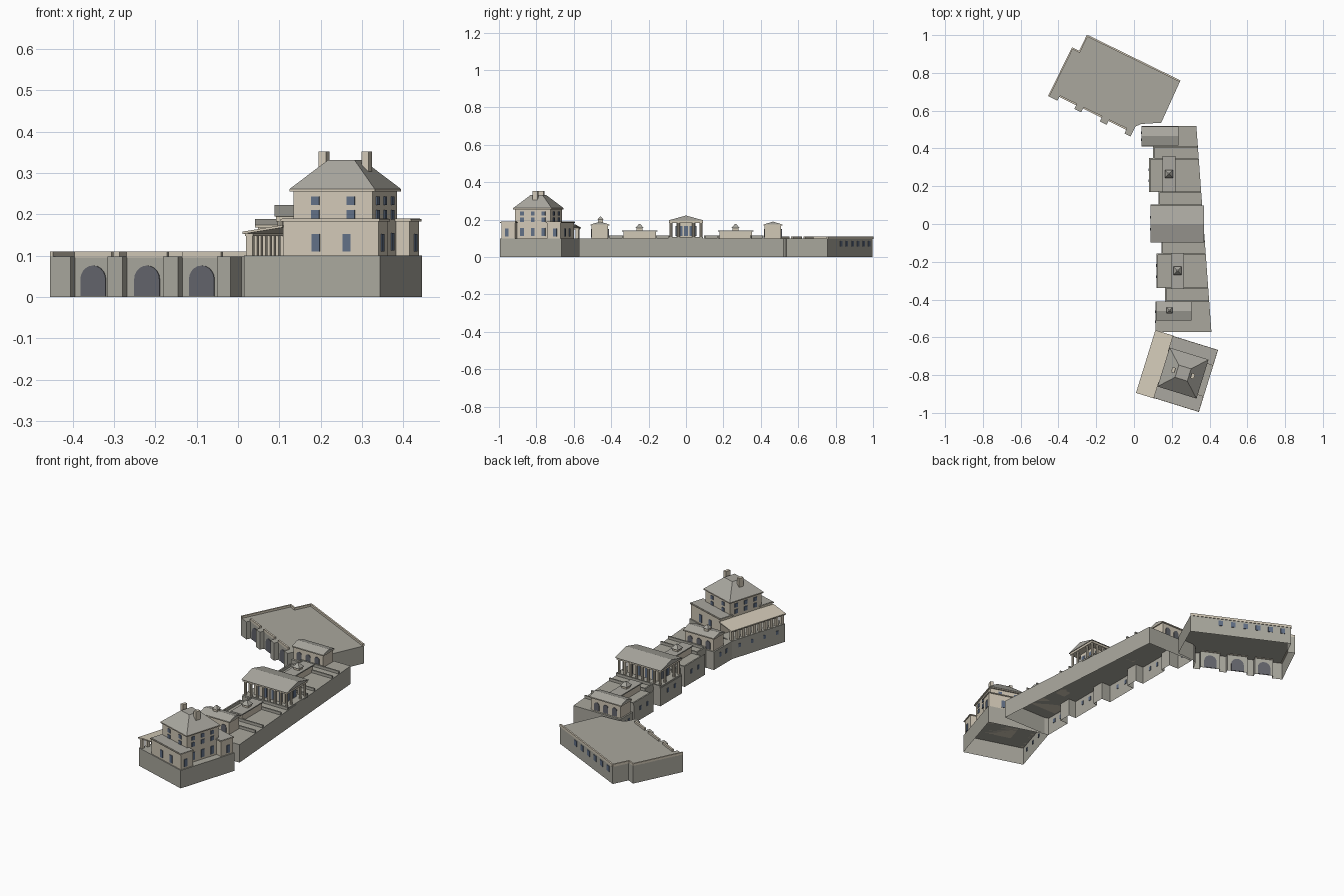
import bpy, bmesh, math
from mathutils import Matrix, Vector

cube = bpy.data.objects.get("Cube")
if cube:
    bpy.data.objects.remove(cube)


def material(name, r, g, b):
    m = bpy.data.materials.new(name)
    m.use_nodes = True
    m.diffuse_color = (r, g, b, 1)
    m.node_tree.nodes["Principled BSDF"].inputs["Base Color"].default_value = (r, g, b, 1)
    return m


STONE = material("grey stone", 0.40, 0.39, 0.34)
CREAM = material("cream stone", 0.64, 0.58, 0.47)
ROOF = material("roof grey", 0.40, 0.39, 0.35)
GLASS = material("window blue", 0.12, 0.16, 0.24)
ARCH = material("arch shadow", 0.125, 0.13, 0.15)
I = Matrix.Identity(4)


def make(name, bm, mat, frame=I):
    bmesh.ops.recalc_face_normals(bm, faces=bm.faces)
    bm.transform(frame)
    me = bpy.data.meshes.new(name)
    bm.to_mesh(me)
    bm.free()
    me.materials.append(mat)
    ob = bpy.data.objects.new(name, me)
    bpy.context.collection.objects.link(ob)
    return ob


def add_prism(bm, pts, z0, z1, top=None, bottom=True):
    """Loft between an outline at z0 and one at z1."""
    lo = [bm.verts.new((x, y, z0)) for x, y in pts]
    hi = [bm.verts.new((x, y, z1)) for x, y in (top or pts)]
    n = len(pts)
    for i in range(n):
        j = (i + 1) % n
        bm.faces.new((lo[i], lo[j], hi[j], hi[i]))
    bm.faces.new(hi)
    if bottom:
        bm.faces.new(lo[::-1])


def rect(x0, x1, y0, y1):
    return [(x0, y0), (x1, y0), (x1, y1), (x0, y1)]


def square(x, y, r):
    return rect(x - r, x + r, y - r, y + r)


def prism(name, pts, z0, z1, mat, frame=I, top=None, bottom=True):
    bm = bmesh.new()
    add_prism(bm, pts, z0, z1, top, bottom)
    return make(name, bm, mat, frame)


def boxes(name, items, mat, frame=I):
    """Several boxes (x0, x1, y0, y1, z0, z1) in one object."""
    bm = bmesh.new()
    for x0, x1, y0, y1, z0, z1 in items:
        add_prism(bm, rect(x0, x1, y0, y1), z0, z1)
    return make(name, bm, mat, frame)


def windows_x(y, xs, z0, z1, w=0.02):
    """Thin plates on a wall that runs along x."""
    return [(x - w / 2, x + w / 2, y - 0.003, y + 0.003, z0, z1) for x in xs]


def windows_y(x, ys, z0, z1, w=0.02):
    """Thin plates on a wall that runs along y."""
    return [(x - 0.003, x + 0.003, y - w / 2, y + w / 2, z0, z1) for y in ys]


def arches(name, xs, y, z0, z1, w, mat, frame=I):
    bm = bmesh.new()
    r = w / 2
    for x in xs:
        prof = [(x - r, z0), (x + r, z0)]
        prof += [(x + r * math.cos(a), z1 - r + r * math.sin(a))
                 for a in [math.pi * k / 10 for k in range(11)]]
        f = bm.faces.new([bm.verts.new((px, y - 0.003, pz)) for px, pz in prof])
        ext = bmesh.ops.extrude_face_region(bm, geom=[f])["geom"]
        bmesh.ops.translate(bm, vec=(0, 0.006, 0),
                            verts=[v for v in ext if isinstance(v, bmesh.types.BMVert)])
    return make(name, bm, mat, frame)


def gable(name, x0, x1, y0, y1, z0, z1, mat):
    """Pitched solid with its ridge along x."""
    bm = bmesh.new()
    ym = (y0 + y1) / 2
    ends = [[bm.verts.new((x, y, z)) for y, z in ((y0, z0), (y1, z0), (ym, z1))]
            for x in (x0, x1)]
    a, b = ends
    bm.faces.new(a)
    bm.faces.new(b)
    for i in range(3):
        j = (i + 1) % 3
        bm.faces.new((a[i], a[j], b[j], b[i]))
    return make(name, bm, mat)


def placed(x, y, deg):
    return Matrix.Translation((x, y, 0)) @ Matrix.Rotation(math.radians(deg), 4, 'Z')


# ---- House on its plinth ----
H = placed(0.23, -0.78, -17.2)
S = 0.172
prism("house_plinth", rect(-S, S, -S, S), 0, 0.1, STONE, H, bottom=False)
boxes("plinth_windows", windows_y(-S, [-0.12, -0.04, 0.04, 0.12], 0.055, 0.075, 0.014), GLASS, H)
tx, tr = 0.031, 0.1
prism("house_tower", square(tx, 0, tr), 0.1, 0.255, CREAM, H)
prism("tower_eaves", square(tx, 0, tr + 0.008), 0.255, 0.261, CREAM, H)
prism("tower_hip_roof", square(tx, 0, tr + 0.008), 0.261, 0.331, ROOF, H,
      top=square(tx, 0, 0.034))
boxes("chimneys", [(tx + s * 0.054 - 0.009, tx + s * 0.054 + 0.009, -0.014, 0.014, 0.28, 0.352)
                   for s in (-1, 1)], CREAM, H)
glass = []
for s in (-1, 1):
    for z0, z1 in ((0.187, 0.21), (0.222, 0.243)):
        glass += windows_x(s * tr, [tx - 0.045, tx + 0.045], z0, z1)
        glass += windows_y(tx + s * tr, [-0.06, 0, 0.06], z0, z1)
glass += windows_y(tx + tr, [-0.06, 0, 0.06], 0.112, 0.155)
glass += windows_y(tx - tr, [-0.06, 0, 0.06], 0.105, 0.145)
for s in (-1, 1):
    y0, y1 = sorted((s * 0.09, s * 0.166))
    boxes("house_wing", [(-0.075, 0.166, y0, y1, 0.1, 0.183)], CREAM, H)
    boxes("wing_cornice", [(-0.08, 0.171, y0 - 0.005, y1 + 0.005, 0.183, 0.188)], CREAM, H)
    boxes("wing_roof", [(-0.077, 0.168, y0 - 0.002, y1 + 0.002, 0.188, 0.19)], ROOF, H)
    glass += windows_x(s * 0.166, [0.008, 0.086], 0.11, 0.152)
    glass += windows_y(0.166, [s * 0.135], 0.11, 0.152)
boxes("house_windows", glass, GLASS, H)

# ---- Lean-to colonnade on the house ----
N = 10
boxes("colonnade_posts", [(-0.168, -0.152, y - 0.008, y + 0.008, 0.1, 0.148)
                          for y in [-0.16 + 0.32 * i / (N - 1) for i in range(N)]], CREAM, H)
boxes("colonnade_beam", [(-0.17, -0.15, -0.17, 0.17, 0.147, 0.154)], CREAM, H)
bm = bmesh.new()
prof = [(-0.176, 0.152), (-0.074, 0.168), (-0.074, 0.174), (-0.176, 0.158)]
f = bm.faces.new([bm.verts.new((x, -0.174, z)) for x, z in prof])
ext = bmesh.ops.extrude_face_region(bm, geom=[f])["geom"]
bmesh.ops.translate(bm, vec=(0, 0.348, 0), verts=[v for v in ext if isinstance(v, bmesh.types.BMVert)])
make("colonnade_roof", bm, CREAM, H)

# ---- Long terrace with a stepped west side ----
steps = [(0.04, 0.52, 0.41), (0.1, 0.41, 0.345), (0.08, 0.345, 0.17), (0.13, 0.17, 0.1),
         (0.088, 0.1, -0.092), (0.145, -0.092, -0.16), (0.12, -0.16, -0.338),
         (0.165, -0.338, -0.41), (0.115, -0.41, -0.572)]
outline = []
for x, ya, yb in steps:
    outline += [(x, ya), (x, yb)]
outline += [(0.41, -0.572), (0.33, 0.52)]
prism("terrace", outline, 0, 0.1, STONE, bottom=False)


def east(y):
    return 0.41 - 0.08 * (y + 0.572) / 1.092


# Parapets and west windows follow each step
walls, glass = [], []
for i, (x, ya, yb) in enumerate(steps):
    if 0 < i < 8 and i != 4:
        walls.append((x, x + 0.008, yb, ya, 0.1, 0.115))
    if 0 < i < 8:
        walls.append((x, east(ya) - 0.002, ya - 0.004, ya + 0.004, 0.1, 0.115))
    if i % 2 == 0:
        d = (ya - yb) / 3
        glass += windows_y(x, [yb + d, ya - d], 0.055, 0.078, 0.014)
walls.append((0.165, east(-0.41) - 0.002, -0.414, -0.406, 0.1, 0.115))
boxes("terrace_parapets", walls, STONE)
boxes("terrace_windows", glass, GLASS)

# ---- Lantern pavilions ----
for x, y in ((0.185, 0.265), (0.23, -0.248)):
    boxes("pavilion", [(x - 0.03, x + 0.03, y - 0.087, y + 0.087, 0.1, 0.136)], CREAM)
    boxes("pavilion_roof", [(x - 0.035, x + 0.035, y - 0.095, y + 0.095, 0.136, 0.142)], ROOF)
    prism("lantern", square(x, y, 0.016), 0.142, 0.155, CREAM)
    prism("lantern_cap", square(x, y, 0.022), 0.155, 0.176, ROOF, top=square(x, y, 0.004))

# ---- Gabled end pavilions ----
for x0, x1, y in ((0.048, 0.228, 0.465), (0.123, 0.298, -0.46)):
    boxes("end_pavilion", [(x0, x1, y - 0.044, y + 0.044, 0.1, 0.168)], CREAM)
    boxes("end_cornice", [(x0 - 0.007, x1 + 0.007, y - 0.05, y + 0.05, 0.168, 0.174)], CREAM)
    gable("end_roof", x0 - 0.007, x1 + 0.007, y - 0.05, y + 0.05, 0.174, 0.189, ROOF)
    xm = (x0 + x1) / 2
    for s in (-1, 1):
        arches("end_arches", [xm - 0.055, xm, xm + 0.055], y + s * 0.044, 0.105, 0.15, 0.03, ARCH)
prism("cupola", square(0.188, -0.457, 0.013), 0.175, 0.2, CREAM)
prism("cupola_cap", square(0.188, -0.457, 0.017), 0.2, 0.216, ROOF, top=square(0.188, -0.457, 0.003))

# ---- Central temple ----
boxes("temple_floor", [(0.09, 0.368, -0.09, 0.09, 0.1, 0.108)], STONE)
boxes("temple_core", [(0.135, 0.325, -0.052, 0.052, 0.108, 0.183)], CREAM)
boxes("temple_windows", windows_y(0.325, [-0.03, 0, 0.03], 0.112, 0.165)
      + windows_y(0.135, [-0.03, 0, 0.03], 0.112, 0.165)
      + windows_x(-0.052, [0.16, 0.205, 0.255, 0.3], 0.112, 0.165)
      + windows_x(0.052, [0.16, 0.205, 0.255, 0.3], 0.112, 0.165), GLASS)
xs = [0.102 + 0.254 * i / 7 for i in range(8)]
spots = [(x, s * 0.08) for x in xs for s in (-1, 1)]
spots += [(x, y) for x in (xs[0], xs[-1]) for y in (-0.04, 0.04)]
bm = bmesh.new()
for x, y in spots:
    ring = [(x + 0.007 * math.cos(k * math.pi / 4), y + 0.007 * math.sin(k * math.pi / 4))
            for k in range(8)]
    add_prism(bm, ring, 0.106, 0.185)
make("temple_columns", bm, CREAM)
boxes("temple_entablature", [(0.092, 0.366, -0.09, 0.09, 0.183, 0.195)], CREAM)
gable("temple_pediment", 0.09, 0.368, -0.088, 0.088, 0.195, 0.218, CREAM)
gable("temple_roof", 0.088, 0.37, -0.097, 0.097, 0.195, 0.222, ROOF)

# ---- Wide arcaded hall at the north end ----
A = placed(-0.455, 0.677, -26.1)
piers = [(0, 0.055), (0.155, 0.195), (0.305, 0.345), (0.45, 0.486)]
front = []
for a, b in piers:
    front += [(a, 0.025), (a, 0), (b, 0), (b, 0.025)]
back = [(0.487, 0.06), (0.507, 0.084), (0.6, 0.137), (0.593, 0.38),
        (0.045, 0.38), (0.045, 0.288), (0, 0.288)]
prism("arcade_hall", front[1:] + back, 0, 0.098, STONE, A, bottom=False)
arches("hall_arches", [0.105, 0.25, 0.3975], 0.025, 0.002, 0.076, 0.068, ARCH, A)
rim = [(0, 0.008, 0, 0.288, 0.096, 0.11), (0, 0.05, 0.28, 0.288, 0.096, 0.11),
       (0.042, 0.05, 0.288, 0.38, 0.096, 0.11), (0.045, 0.593, 0.374, 0.383, 0.096, 0.11)]
rim += [(a[1], b[0], 0.022, 0.032, 0.096, 0.11) for a, b in zip(piers, piers[1:])]
boxes("hall_parapets", rim, CREAM, A)
boxes("hall_windows", windows_x(0.38, [0.09 + 0.068 * i for i in range(6)], 0.055, 0.085, 0.024),
      GLASS, A)
